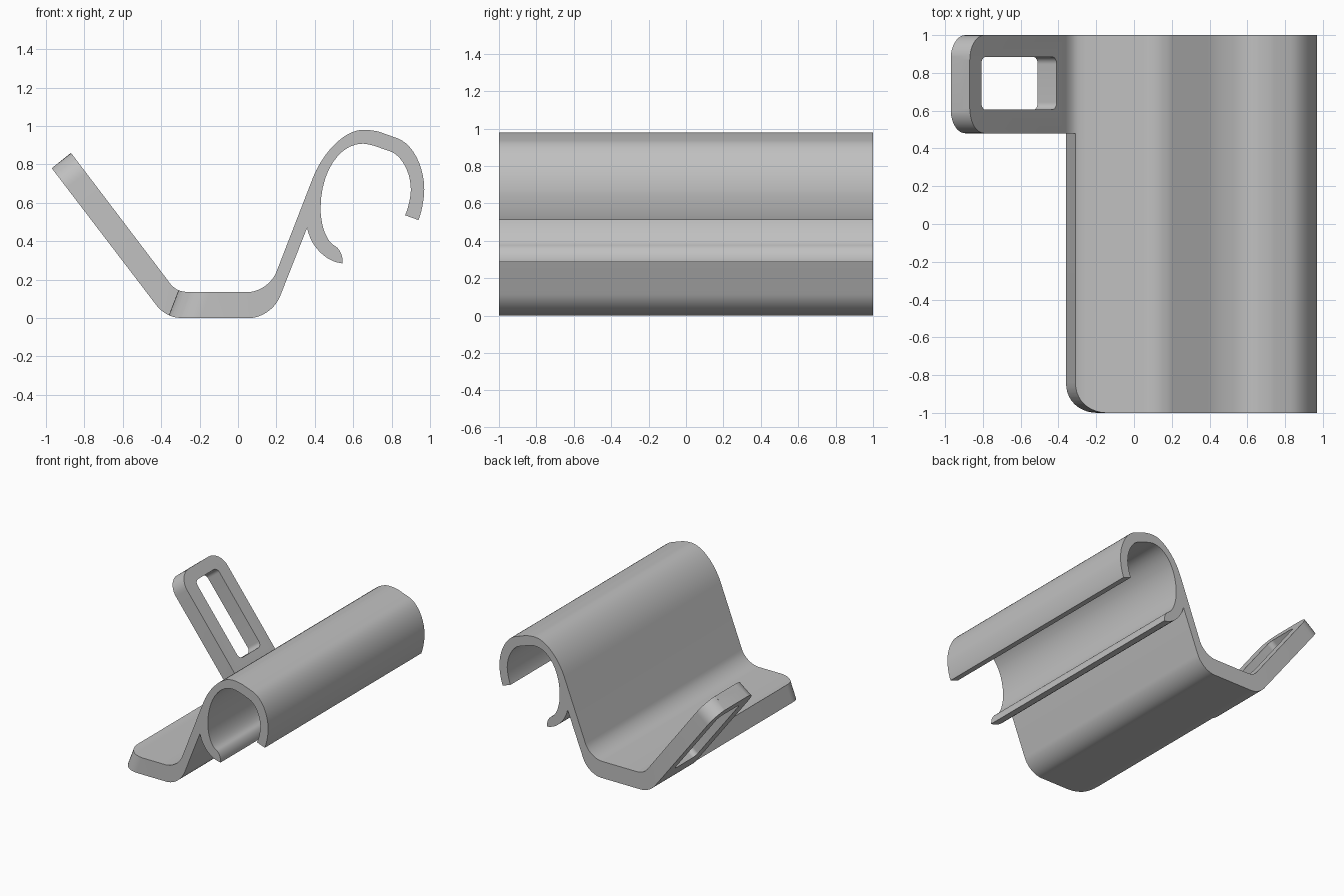
import bpy, bmesh, math
from mathutils import Vector

cube = bpy.data.objects.get("Cube")
if cube:
    bpy.data.objects.remove(cube, do_unlink=True)

grey = bpy.data.materials.new("light grey")
grey.use_nodes = True
colour = (0.53, 0.53, 0.53, 1)
grey.diffuse_color = colour
grey.node_tree.nodes["Principled BSDF"].inputs["Base Color"].default_value = colour


def outline(items, steps=10):
    """Points stay sharp; (start, corner, end) triples become rounded bends."""
    pts = []
    for item in items:
        if len(item) == 2:
            new = [Vector(item)]
        else:
            a, c, b = (Vector(p) for p in item)
            h, k = a.lerp(c, 0.56), b.lerp(c, 0.56)
            new = []
            for i in range(steps + 1):
                t = i / steps
                s = 1 - t
                new.append(a * s**3 + h * 3*s*s*t + k * 3*s*t*t + b * t**3)
        for p in new:
            if not pts or (p - pts[-1]).length > 1e-5:
                pts.append(p)
    if (pts[0] - pts[-1]).length < 1e-5:
        pts.pop()
    return pts


def prism(name, pts, origin, u, v, w):
    """Extrude a 2D outline lying on axes u, v along the vector w."""
    bm = bmesh.new()
    face = bm.faces.new([bm.verts.new(origin + u * p[0] + v * p[1]) for p in pts])
    cap = bmesh.ops.extrude_face_region(bm, geom=[face])
    moved = [g for g in cap["geom"] if isinstance(g, bmesh.types.BMVert)]
    bmesh.ops.translate(bm, verts=moved, vec=w)
    bmesh.ops.recalc_face_normals(bm, faces=bm.faces)
    mesh = bpy.data.meshes.new(name)
    bm.to_mesh(mesh)
    bm.free()
    obj = bpy.data.objects.new(name, mesh)
    bpy.context.collection.objects.link(obj)
    mesh.materials.append(grey)
    return obj


def cut(obj, cutter):
    mod = obj.modifiers.new("cut", 'BOOLEAN')
    mod.operation, mod.solver, mod.object = 'DIFFERENCE', 'EXACT', cutter
    bpy.context.view_layer.objects.active = obj
    bpy.ops.object.modifier_apply(modifier=mod.name)
    bpy.data.objects.remove(cutter, do_unlink=True)


def round_corner(obj, corner, inward, y_sign, through, r):
    """Round a plate corner in the plane of the plate."""
    e = 0.05
    pts = outline([(-e, -e), (r, -e), ((r, 0), (0, 0), (0, r)), (-e, r)])
    cut(obj, prism("corner_cutter", pts, corner - through, inward, Y * y_sign, through * 2))


X, Y, Z = Vector((1, 0, 0)), Vector((0, 1, 0)), Vector((0, 0, 1))

# Base plate, sloping web and open tube clip in one profile
body = prism("clip_body", outline([
    ((-.36, .015), (-.335, 0), (-.29, 0)),
    ((.06, 0), (.176, 0), (.22, .115)),
    # lower lip of the clip
    ((.36, .47), (.39, .30), (.54, .285)),
    ((.545, .285), (.55, .35), (.505, .375)),
    # inside of the clip
    ((.505, .375), (.43, .41), (.43, .57)),
    ((.43, .57), (.43, .908), (.65, .908)),
    ((.65, .908), (.69, .905), (.72, .893)),
    ((.80, .865), (.90, .82), (.90, .67)),
    ((.90, .67), (.90, .60), (.87, .535)),
    # outside of the clip
    ((.94, .51), (.97, .585), (.97, .67)),
    ((.97, .67), (.97, .887), (.83, .936)),
    ((.74, .968), (.706, .98), (.65, .98)),
    ((.65, .98), (.488, .98), (.39, .73)),
    # top of the base
    ((.20, .24), (.16, .135), (.05, .135)),
    ((-.25, .135), (-.29, .135), (-.31, .145)),
]), -Y, X, Z, Y * 2)

end_slope = Vector((.05, 0, .13)).normalized()
round_corner(body, Vector((-.335, -1, .08)), end_slope.cross(-Y).normalized() * -1
             if end_slope.cross(-Y).x < 0 else end_slope.cross(-Y), 1, end_slope * .3, .16)

# Slanted arm with its bend
arm = prism("slotted_arm", outline([
    ((-.31, .145), (-.34, .155), (-.365, .195)),
    (-.87, .86), (-.97, .78),
    ((-.42, .06), (-.395, .03), (-.36, .015)),
]), Y * .48, X, Z, Y * .52)

down = Vector((.605, 0, -.796)).normalized()
normal = Vector((.796, 0, .605)).normalized()
tip = Vector((-.92, 0, .82))
round_corner(arm, tip + Y * .48, down, 1, normal * .2, .13)
round_corner(arm, tip + Y, down, -1, normal * .2, .13)

# Rounded slot through the arm
u0, u1, y0, y1, r = .10, .76, .605, .885, .04
slot = outline([
    ((u0, y0 + r), (u0, y0), (u0 + r, y0)),
    ((u1 - r, y0), (u1, y0), (u1, y0 + r)),
    ((u1, y1 - r), (u1, y1), (u1 - r, y1)),
    ((u0 + r, y1), (u0, y1), (u0, y1 - r)),
])
cut(arm, prism("slot_cutter", slot, tip - normal * .2, down, Y, normal * .4))

# Smooth bends, sharp edges
for obj in (body, arm):
    bpy.ops.object.select_all(action='DESELECT')
    obj.select_set(True)
    bpy.context.view_layer.objects.active = obj
    bpy.ops.object.shade_smooth_by_angle(angle=math.radians(30))
